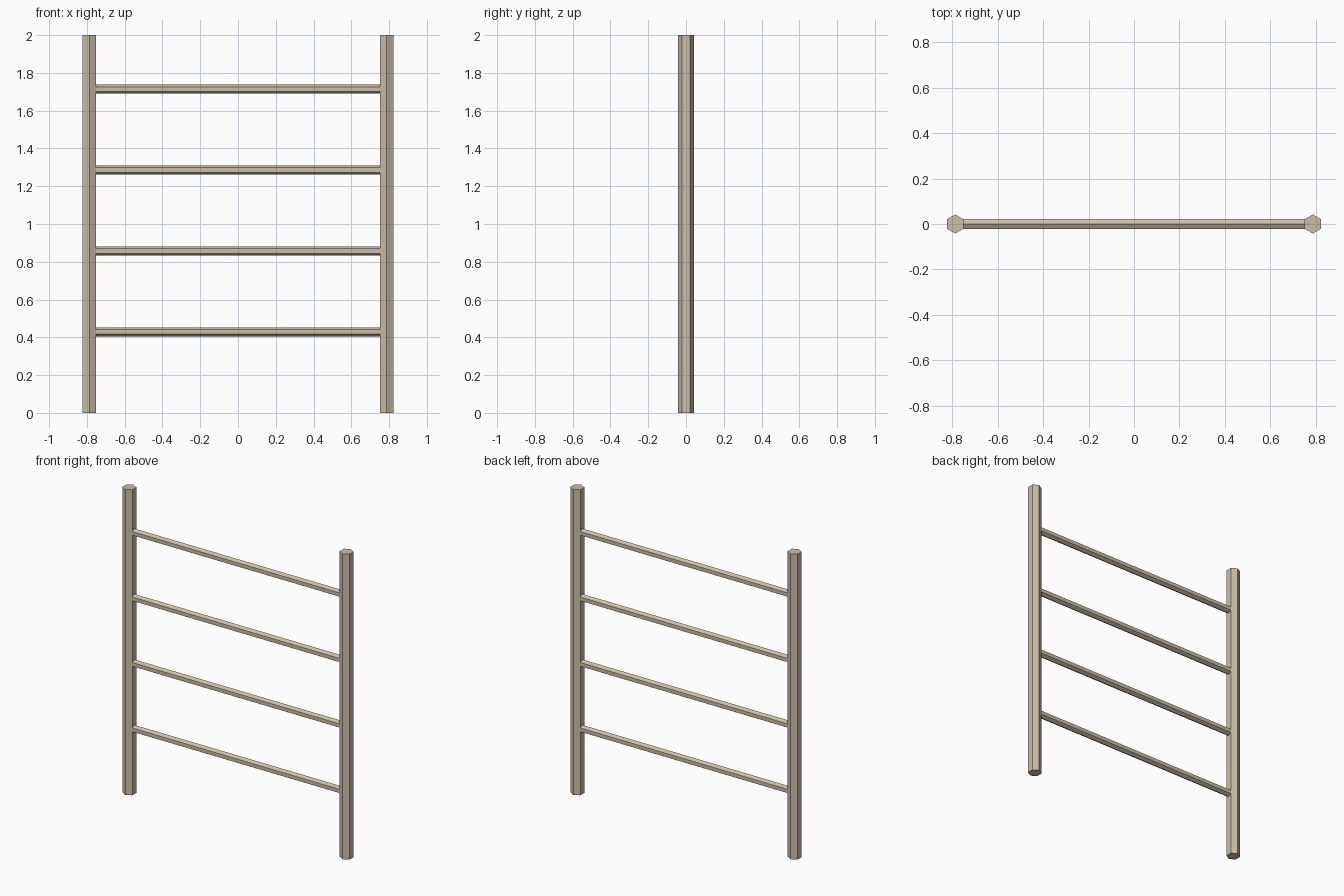
import bpy, bmesh, math
from mathutils import Vector

if "Cube" in bpy.data.objects:
    bpy.data.objects.remove(bpy.data.objects["Cube"])

POST_X, POST_R, HEIGHT = 0.787, 0.0418, 2.0
RUNG_R, RUNGS = 0.0243, 4

wood = bpy.data.materials.new("pale weathered wood")
wood.diffuse_color = (0.60, 0.52, 0.40, 1)
wood.use_nodes = True
wood.node_tree.nodes["Principled BSDF"].inputs["Base Color"].default_value = wood.diffuse_color


def hex_bar(name, start, end, radius, u, v):
    """Six-sided bar from start to end; u points at a corner, v at a flat."""
    start, end, u, v = map(Vector, (start, end, u, v))
    bm = bmesh.new()
    rings = []
    for centre in (start, end):
        rings.append([bm.verts.new(centre + radius * (u * math.cos(a) + v * math.sin(a)))
                      for a in (i * math.pi / 3 for i in range(6))])
    low, high = rings
    for i in range(6):
        j = (i + 1) % 6
        bm.faces.new((low[i], low[j], high[j], high[i]))
    bm.faces.new(low)
    bm.faces.new(high)
    bmesh.ops.recalc_face_normals(bm, faces=bm.faces[:])
    mesh = bpy.data.meshes.new(name)
    bm.to_mesh(mesh)
    bm.free()
    mesh.materials.append(wood)
    obj = bpy.data.objects.new(name, mesh)
    bpy.context.collection.objects.link(obj)
    return obj


# Upright posts, corners facing front and back
for side, x in (("left", -POST_X), ("right", POST_X)):
    hex_bar(f"{side}_post", (x, 0, 0), (x, 0, HEIGHT), POST_R, (0, 1, 0), (1, 0, 0))

# Evenly spaced rungs, corners facing up and down, ends buried in the posts
spacing = HEIGHT * 3 / 14
for i in range(1, RUNGS + 1):
    z = i * spacing
    hex_bar(f"rung_{i}", (-POST_X, 0, z), (POST_X, 0, z), RUNG_R, (0, 0, 1), (0, 1, 0))
